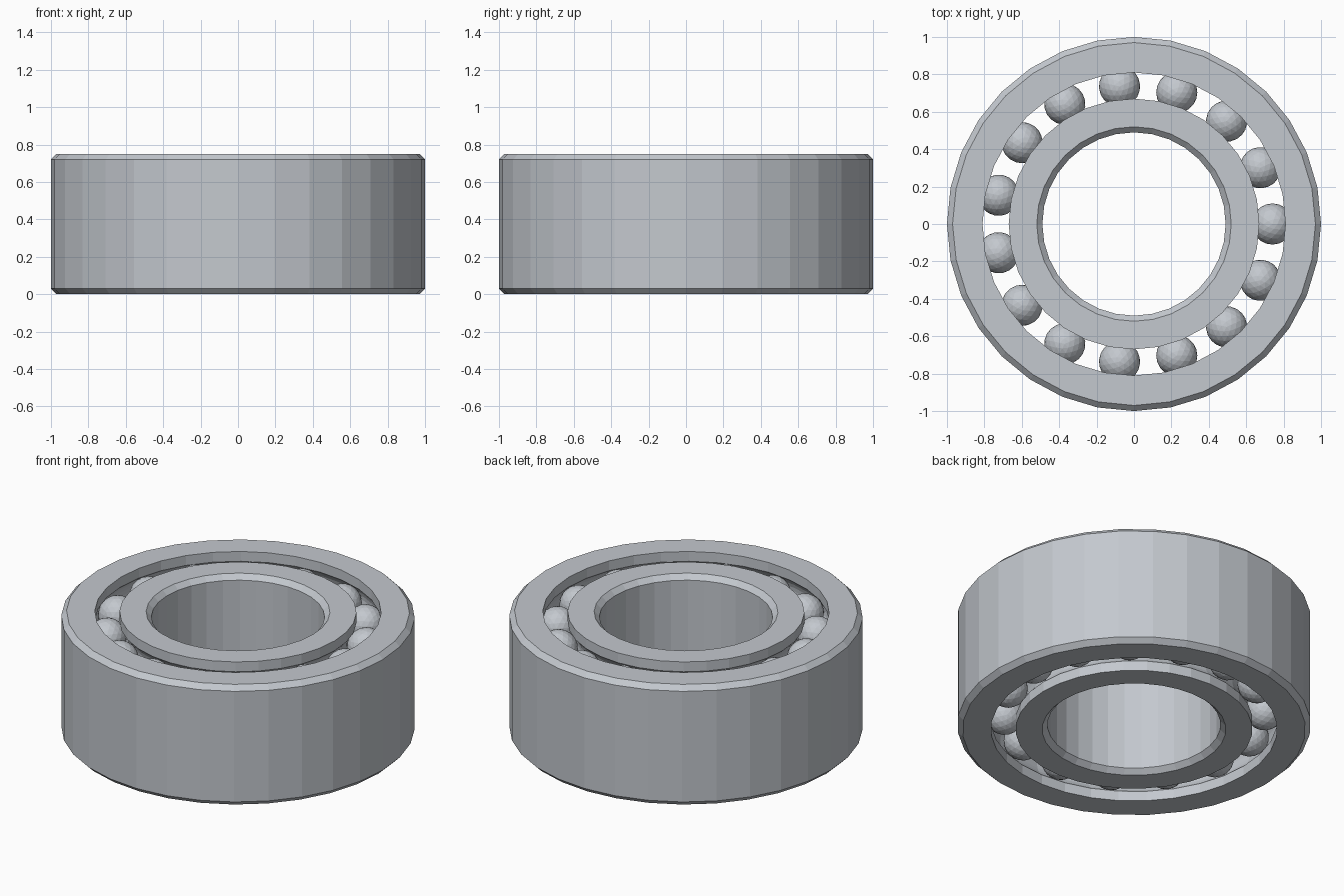
import bpy
import bmesh
from math import acos, cos, pi, sin, sqrt, tau

if "Cube" in bpy.data.objects:
    bpy.data.objects.remove(bpy.data.objects["Cube"])

HEIGHT = 0.75
SEGMENTS = 32
BALLS = 15
BALL_RADIUS = 0.11
ORBIT = 0.74
ROWS = (0.15, 0.6)
CHAMFER = 0.03


def make_material(name, color):
    mat = bpy.data.materials.new(name)
    mat.use_nodes = True
    mat.diffuse_color = color
    mat.node_tree.nodes["Principled BSDF"].inputs["Base Color"].default_value = color
    return mat


steel = make_material("steel grey", (0.55, 0.58, 0.62, 1))


def add_object(name, bm):
    bmesh.ops.recalc_face_normals(bm, faces=bm.faces)
    mesh = bpy.data.meshes.new(name)
    bm.to_mesh(mesh)
    bm.free()
    mesh.materials.append(steel)
    obj = bpy.data.objects.new(name, mesh)
    bpy.context.collection.objects.link(obj)
    return obj


def lathe(name, profile):
    """Revolve a closed (radius, z) profile around the z axis."""
    bm = bmesh.new()
    rings = []
    for i in range(SEGMENTS):
        a = tau * i / SEGMENTS
        rings.append([bm.verts.new((r * cos(a), r * sin(a), z)) for r, z in profile])
    for i, ring in enumerate(rings):
        after = rings[(i + 1) % SEGMENTS]
        for j in range(len(profile)):
            k = (j + 1) % len(profile)
            bm.faces.new((ring[j], after[j], after[k], ring[k]))
    return add_object(name, bm)


def race_wall(radius, steps=8):
    """Wall from bottom to top with a round groove for each row of balls."""
    side = 1 if radius > ORBIT else -1
    groove = BALL_RADIUS + 0.003
    spread = acos(abs(radius - ORBIT) / groove)
    points = [(radius, 0)]
    for row in ROWS:
        for i in range(steps + 1):
            a = spread * (2 * i / steps - 1)
            points.append((ORBIT + side * groove * cos(a), row + groove * sin(a)))
    return points + [(radius, HEIGHT)]


def chamfered_wall(radius, inward):
    """Wall from top to bottom with a chamfer at both ends."""
    end = radius + inward * CHAMFER
    return [(end, HEIGHT), (radius, HEIGHT - CHAMFER), (radius, CHAMFER), (end, 0)]


# Outer and inner rings
lathe("outer_ring", race_wall(0.81) + chamfered_wall(1.0, -1))
lathe("inner_ring", race_wall(0.67) + chamfered_wall(0.49, 1))

# Two rows of faceted balls sharing one mesh
bm = bmesh.new()
bmesh.ops.create_icosphere(bm, subdivisions=3, radius=BALL_RADIUS)
first = add_object("ball", bm)
for row, z in enumerate(ROWS):
    for i in range(BALLS):
        a = tau * i / BALLS
        ball = first
        if row or i:
            ball = first.copy()
            bpy.context.collection.objects.link(ball)
        ball.name = f"ball_row{row + 1}_{i + 1}"
        ball.location = (ORBIT * cos(a), ORBIT * sin(a), z)
        ball.rotation_euler.z = a
